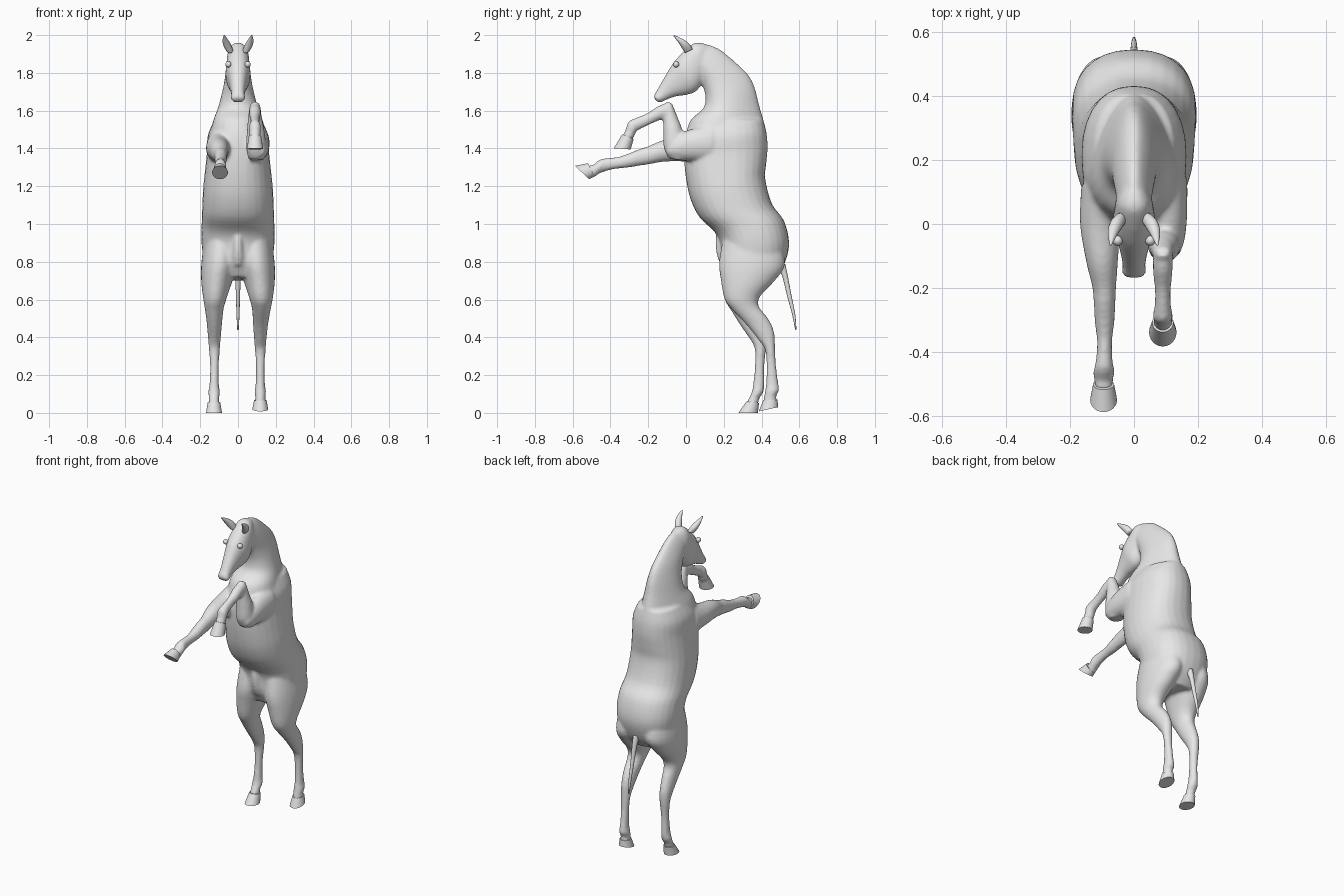
import bpy, bmesh, math
from mathutils import Vector

cube = bpy.data.objects.get("Cube")
if cube:
    bpy.data.objects.remove(cube, do_unlink=True)

grey = bpy.data.materials.new("clay grey")
grey.use_nodes = True
grey.diffuse_color = (0.8, 0.8, 0.8, 1)
grey.node_tree.nodes["Principled BSDF"].inputs["Base Color"].default_value = (0.8, 0.8, 0.8, 1)


def refine(rows, steps):
    """Catmull-Rom interpolation of section rows."""
    out = []
    for i in range(len(rows) - 1):
        p0, p1 = rows[max(i - 1, 0)], rows[i]
        p2, p3 = rows[i + 1], rows[min(i + 2, len(rows) - 1)]
        for s in range(steps):
            t = s / steps
            out.append([0.5 * (2 * b + (c - a) * t + (2 * a - 5 * b + 4 * c - d) * t * t
                               + (3 * b - a - 3 * c + d) * t ** 3)
                        for a, b, c, d in zip(p0, p1, p2, p3)])
    return out + [list(rows[-1])]


def loft(bm, rows, steps=4, segs=28, power=1.0, taper=0.0):
    """Skin oval sections: (front y, front z, back y, back z, centre x, half width)."""
    def bend(v):
        return math.copysign(abs(v) ** power, v)
    rings = []
    for fy, fz, by, bz, x, w in refine(rows, steps):
        mid = Vector((x, (fy + by) / 2, (fz + bz) / 2))
        half = Vector((0, (by - fy) / 2, (bz - fz) / 2))
        ring = []
        for k in range(segs):
            a = 2 * math.pi * k / segs
            c, s = bend(math.cos(a)), bend(math.sin(a))
            ring.append(bm.verts.new(mid + half * c + Vector((w * s * (1 - taper * c), 0, 0))))
        rings.append(ring)
    faces = [bm.faces.new(rings[0]), bm.faces.new(rings[-1][::-1])]
    for a, b in zip(rings, rings[1:]):
        for k in range(segs):
            n = (k + 1) % segs
            faces.append(bm.faces.new((a[k], b[k], b[n], a[n])))
    bmesh.ops.recalc_face_normals(bm, faces=faces)


def finish(name, bm, angle=None):
    mesh = bpy.data.meshes.new(name)
    bm.to_mesh(mesh)
    bm.free()
    mesh.materials.append(grey)
    ob = bpy.data.objects.new(name, mesh)
    bpy.context.collection.objects.link(ob)
    mesh.shade_smooth()
    if angle:
        bpy.ops.object.select_all(action="DESELECT")
        ob.select_set(True)
        bpy.context.view_layer.objects.active = ob
        bpy.ops.object.shade_smooth_by_angle(angle=math.radians(angle))
    return ob


body = bmesh.new()

# Trunk, from the buttocks up to the chest
loft(body, [
    (.23, .72, .46, .70, 0, .12),
    (.19, .80, .515, .775, 0, .175),
    (.18, .90, .546, .89, 0, .193),
    (.15, .96, .52, 1.015, 0, .193),
    (.071, 1.036, .456, 1.105, 0, .19),
    (.024, 1.131, .42, 1.237, 0, .185),
    (.0, 1.24, .425, 1.32, 0, .175),
    (-.01, 1.35, .432, 1.40, 0, .165),
    (-.005, 1.46, .427, 1.48, 0, .16),
    (.02, 1.545, .409, 1.555, 0, .125)], power=.88)

# Neck, narrower along the crest
loft(body, [
    (.0, 1.46, .427, 1.48, 0, .145),
    (.025, 1.55, .409, 1.555, 0, .125),
    (.09, 1.61, .385, 1.64, 0, .10),
    (.103, 1.67, .365, 1.72, 0, .083),
    (.09, 1.73, .33, 1.79, 0, .070),
    (.07, 1.78, .256, 1.862, 0, .062),
    (.03, 1.83, .17, 1.93, 0, .052),
    (.01, 1.87, .09, 1.957, 0, .04)], taper=.3)

# Head, from the poll to the muzzle
loft(body, [
    (.10, 1.955, .12, 1.86, 0, .035),
    (.05, 1.96, .105, 1.81, 0, .055),
    (.0, 1.925, .085, 1.745, 0, .062),
    (-.045, 1.88, .05, 1.70, 0, .066),
    (-.077, 1.84, .0, 1.683, 0, .055),
    (-.12, 1.767, -.055, 1.675, 0, .042),
    (-.15, 1.715, -.098, 1.66, 0, .036),
    (-.17, 1.68, -.135, 1.643, 0, .037),
    (-.168, 1.665, -.15, 1.645, 0, .024)], power=.9)

# Stretched foreleg
loft(body, [
    (.12, 1.51, .12, 1.31, -.095, .07),
    (.0, 1.47, .0, 1.33, -.105, .064),
    (-.119, 1.445, -.113, 1.33, -.10, .05),
    (-.20, 1.412, -.20, 1.315, -.093, .037),
    (-.245, 1.398, -.25, 1.308, -.092, .034),
    (-.30, 1.375, -.31, 1.298, -.092, .031),
    (-.36, 1.355, -.37, 1.292, -.092, .024),
    (-.42, 1.349, -.43, 1.278, -.093, .026),
    (-.455, 1.342, -.468, 1.262, -.094, .033),
    (-.495, 1.312, -.485, 1.247, -.095, .030),
    (-.525, 1.315, -.495, 1.255, -.095, .031)])

# Folded foreleg: upper arm, forearm, cannon
loft(body, [
    (.14, 1.53, .14, 1.33, .105, .062),
    (.02, 1.50, .02, 1.335, .108, .058),
    (-.05, 1.47, -.06, 1.34, .105, .052),
    (-.10, 1.42, -.10, 1.36, .10, .04)])
loft(body, [
    (-.09, 1.345, .0, 1.335, .095, .04),
    (-.117, 1.40, -.01, 1.42, .095, .052),
    (-.12, 1.48, -.02, 1.50, .094, .047),
    (-.12, 1.56, -.042, 1.56, .09, .037),
    (-.117, 1.62, -.06, 1.605, .09, .031),
    (-.105, 1.65, -.072, 1.635, .09, .022)])
loft(body, [
    (-.075, 1.645, -.10, 1.565, .09, .03),
    (-.14, 1.628, -.15, 1.545, .09, .031),
    (-.20, 1.59, -.21, 1.518, .09, .025),
    (-.26, 1.564, -.255, 1.495, .09, .026),
    (-.305, 1.542, -.268, 1.48, .09, .032),
    (-.32, 1.50, -.272, 1.465, .09, .029),
    (-.338, 1.465, -.285, 1.445, .09, .031)])

# Hind legs: shared thigh, then each lower leg
thigh = [(.20, .94, .49, .94, .085, .09),
         (.175, .80, .525, .79, .097, .097),
         (.185, .70, .47, .70, .112, .083),
         (.205, .60, .395, .62, .122, .063)]
left_shin = [(.25, .54, .385, .565, .124, .05),
             (.325, .46, .435, .50, .12, .041),
             (.388, .38, .466, .43, .118, .034),
             (.42, .33, .472, .34, .118, .029),
             (.426, .24, .477, .25, .118, .023),
             (.423, .15, .490, .15, .118, .025),
             (.417, .11, .494, .12, .118, .031),
             (.412, .08, .478, .09, .118, .027),
             (.406, .05, .485, .055, .118, .03)]
right_shin = [(.24, .54, .375, .565, .126, .05),
              (.29, .46, .40, .50, .125, .041),
              (.345, .38, .425, .42, .125, .034),
              (.365, .33, .424, .34, .125, .029),
              (.364, .24, .415, .25, .125, .023),
              (.356, .16, .415, .15, .126, .025),
              (.348, .11, .410, .11, .127, .031),
              (.333, .08, .388, .075, .127, .027),
              (.32, .05, .385, .045, .127, .03)]
loft(body, thigh + left_shin)
loft(body, [r[:4] + (-r[4], r[5]) for r in thigh + right_shin])

# Sheath under the belly
loft(body, [
    (.16, .95, .24, .95, 0, .025),
    (.155, .90, .24, .90, 0, .028),
    (.165, .83, .24, .83, 0, .034),
    (.185, .78, .24, .78, 0, .025)])

# Fuse all flesh into one smooth skin
skin = finish("body", body)
fuse = skin.modifiers.new("fuse", "REMESH")
fuse.mode = "VOXEL"
fuse.voxel_size = 0.009
fuse.use_smooth_shade = True
relax = skin.modifiers.new("relax", "SMOOTH")
relax.factor = 0.5
relax.iterations = 6

# Hooves: coronet, wall, sole
hooves = {
    "right_front_hoof": [(-.518, 1.322, -.485, 1.252, -.095, .033),
                         (-.588, 1.308, -.512, 1.237, -.095, .042)],
    "left_front_hoof": [(-.338, 1.475, -.277, 1.45, .09, .033),
                        (-.383, 1.40, -.293, 1.395, .09, .043)],
    "left_hind_hoof": [(.408, .065, .485, .07, .118, .033),
                       (.385, .008, .487, .03, .118, .042)],
    "right_hind_hoof": [(.32, .06, .387, .053, -.127, .033),
                        (.277, .0, .38, .0, -.127, .042)]}
for name, rows in hooves.items():
    bm = bmesh.new()
    loft(bm, rows, steps=1, segs=24)
    finish(name, bm, 40)

# Tail dock
bm = bmesh.new()
loft(bm, [(.475, .775, .525, .79, 0, .02),
          (.507, .73, .537, .735, 0, .015),
          (.535, .62, .558, .625, 0, .011),
          (.562, .52, .578, .523, 0, .008),
          (.578, .44, .585, .441, 0, .004)], segs=12)
finish("tail", bm)

# Ears and eyes on both sides
for side, sx in (("left", 1), ("right", -1)):
    bm = bmesh.new()
    loft(bm, [(-.005, 1.905, .035, 1.925, sx * .042, .018),
              (-.022, 1.932, .018, 1.953, sx * .055, .021),
              (-.042, 1.963, -.015, 1.978, sx * .066, .016),
              (-.068, 1.998, -.062, 2.0, sx * .073, .003)], segs=14)
    finish(side + "_ear", bm)
    bm = bmesh.new()
    bmesh.ops.create_uvsphere(bm, u_segments=16, v_segments=10, radius=.016)
    bmesh.ops.translate(bm, verts=bm.verts, vec=(sx * .051, -.052, 1.845))
    finish(side + "_eye", bm)
